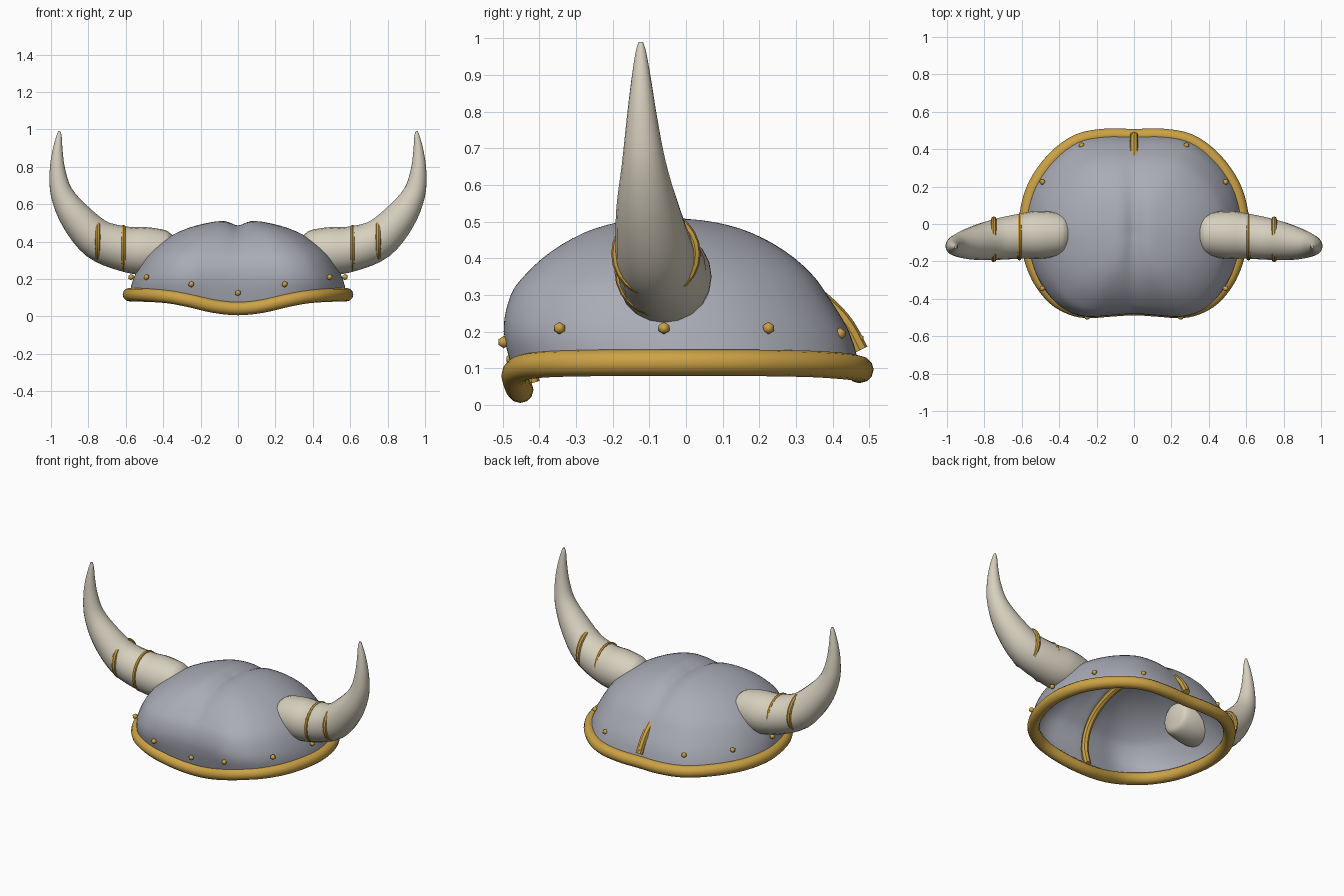
import bpy, bmesh, math
from mathutils import Vector

if "Cube" in bpy.data.objects:
    bpy.data.objects.remove(bpy.data.objects["Cube"])


def material(name, rgb):
    m = bpy.data.materials.new(name)
    m.diffuse_color = (*rgb, 1)
    m.use_nodes = True
    m.node_tree.nodes["Principled BSDF"].inputs["Base Color"].default_value = m.diffuse_color
    return m


STEEL = material("grey steel", (0.40, 0.41, 0.47))
GOLD = material("gold trim", (0.60, 0.36, 0.06))
BONE = material("pale bone", (0.68, 0.63, 0.52))


def spline(pts, n, closed=False):
    """Catmull-Rom samples through points of any dimension."""
    pts = [Vector(p) for p in pts]
    k, out = len(pts), []
    get = (lambda i: pts[i % k]) if closed else (lambda i: pts[max(0, min(k - 1, i))])
    for i in range(k if closed else k - 1):
        a, b, c, d = (get(i + j) for j in (-1, 0, 1, 2))
        for s in range(n):
            t = s / n
            out.append(0.5 * (2 * b + (c - a) * t + (2 * a - 5 * b + 4 * c - d) * t * t
                              + (3 * b - a - 3 * c + d) * t ** 3))
    return out if closed else out + [pts[-1]]


def finish(name, bm, mat, angle=40):
    bmesh.ops.recalc_face_normals(bm, faces=bm.faces)
    mesh = bpy.data.meshes.new(name)
    bm.to_mesh(mesh)
    bm.free()
    ob = bpy.data.objects.new(name, mesh)
    bpy.context.collection.objects.link(ob)
    mesh.materials.append(mat)
    bpy.ops.object.select_all(action='DESELECT')
    ob.select_set(True)
    bpy.context.view_layer.objects.active = ob
    bpy.ops.object.shade_smooth_by_angle(angle=math.radians(angle))
    return ob


def sweep(name, path, radii, up, mat, sides=12, closed=False):
    """Round tube along a path, with 'up' fixing the twist."""
    bm, rings, n = bmesh.new(), [], len(path)
    for i, p in enumerate(path):
        a = path[(i - 1) % n] if closed else path[max(i - 1, 0)]
        b = path[(i + 1) % n] if closed else path[min(i + 1, n - 1)]
        side = (b - a).normalized().cross(Vector(up)).normalized()
        v = side.cross((b - a).normalized())
        rings.append([bm.verts.new(p + radii[i] * (side * math.cos(t) + v * math.sin(t)))
                      for t in (2 * math.pi * j / sides for j in range(sides))])
    for i in range(n if closed else n - 1):
        r, q = rings[i], rings[(i + 1) % n]
        for j in range(sides):
            k = (j + 1) % sides
            bm.faces.new((r[j], r[k], q[k], q[j]))
    if not closed:
        bm.faces.new(rings[0])
        bm.faces.new(rings[-1])
    return finish(name, bm, mat)


# Rim outline: right half from front to back, mirrored to the left
half = [(0, -.452, .042), (.13, -.46, .055), (.26, -.467, .085), (.36, -.44, .104),
        (.45, -.375, .112), (.53, -.25, .115), (.575, -.08, .116), (.575, .06, .116),
        (.53, .21, .115), (.43, .35, .112), (.3, .445, .105), (.15, .474, .098),
        (0, .472, .096)]
outline = half + [(-x, y, z) for x, y, z in half[-2:0:-1]]
rim_path = spline(outline, 4, True)
sweep("rim", rim_path, [.036] * len(rim_path), (0, 0, 1), GOLD, 12, True)

# Dome shell: levels of (height, scale, y shift, y stretch) above the rim
levels = [(.2, .965, -.03, 1.035), (.3, .88, -.05, 1.04), (.36, .79, -.05, 1.04),
          (.42, .65, -.05, 1.04), (.47, .47, -.05, 1.04), (.5, .28, -.05, 1.04),
          (.513, .12, -.05, 1), (.515, .015, -.05, 1)]
bm = bmesh.new()
columns = []
for p in rim_path:
    col = []
    for z, s, cy, st in spline([(p.z, 1, 0, 1)] + levels, 3):
        x = p.x * s
        dip = .03 * math.exp(-(x / .05) ** 2) * max(0, 1 - s)
        col.append(bm.verts.new((x, p.y * s * st + cy, z - dip)))
    columns.append(col)
for i, a in enumerate(columns):
    b = columns[(i + 1) % len(columns)]
    for j in range(len(a) - 1):
        bm.faces.new((a[j], b[j], b[j + 1], a[j + 1]))
bm.faces.new([c[-1] for c in columns])
dome = finish("dome", bm, STEEL, 60)
shell = dome.modifiers.new("shell", 'SOLIDIFY')
shell.thickness = .01

# Strap along the inside centre line, coming through at the back
strap = spline([(0, -.42, .06), (0, -.445, .17), (0, -.42, .29), (0, -.33, .39),
                (0, -.17, .45), (0, .02, .45), (0, .2, .4), (0, .33, .32),
                (0, .425, .235), (0, .475, .15)], 4)
sweep("strap", strap, [.022] * len(strap), (1, 0, 0), GOLD, 8)

# Horns: (x, y, z, radius) along the right one, mirrored to the left
horn = spline([(.335, -.055, .352, .03), (.35, -.055, .352, .085), (.39, -.055, .35, .112),
               (.5, -.058, .35, .128), (.61, -.066, .362, .12), (.75, -.085, .412, .108),
               (.87, -.105, .535, .086), (.943, -.115, .66, .06), (.965, -.12, .78, .042),
               (.965, -.122, .88, .028), (.957, -.123, .96, .015), (.955, -.123, .99, .006)], 4)
for side, sx in (("right", 1), ("left", -1)):
    sweep(side + "_horn", [Vector((sx * p[0], p[1], p[2])) for p in horn],
          [p[3] for p in horn], (0, 1, 0), BONE, 20)
    # Bands around the horn
    for label, x, y, z, r, tube in (("outer", .75, -.082, .413, .108, .014),
                                    ("inner", .612, -.07, .365, .114, .011)):
        ring = [Vector((sx * x, y + r * math.cos(t), z + r * math.sin(t)))
                for t in (2 * math.pi * i / 24 for i in range(24))]
        sweep(f"{side}_{label}_band", ring, [tube] * 24, (1, 0, 0), GOLD, 8, True)

# Studs above the rim
studs = [(0, -.475, .125), (0, .47, .18)]
for x, y, z in ((.25, -.497, .172), (.49, -.345, .21), (.572, -.06, .21),
                (.49, .225, .21), (.28, .42, .195)):
    studs += [(x, y, z), (-x, y, z)]
for i, p in enumerate(studs):
    bm = bmesh.new()
    bmesh.ops.create_icosphere(bm, subdivisions=1, radius=.017)
    bmesh.ops.translate(bm, verts=bm.verts, vec=p)
    finish(f"stud_{i + 1}", bm, GOLD, 50)
